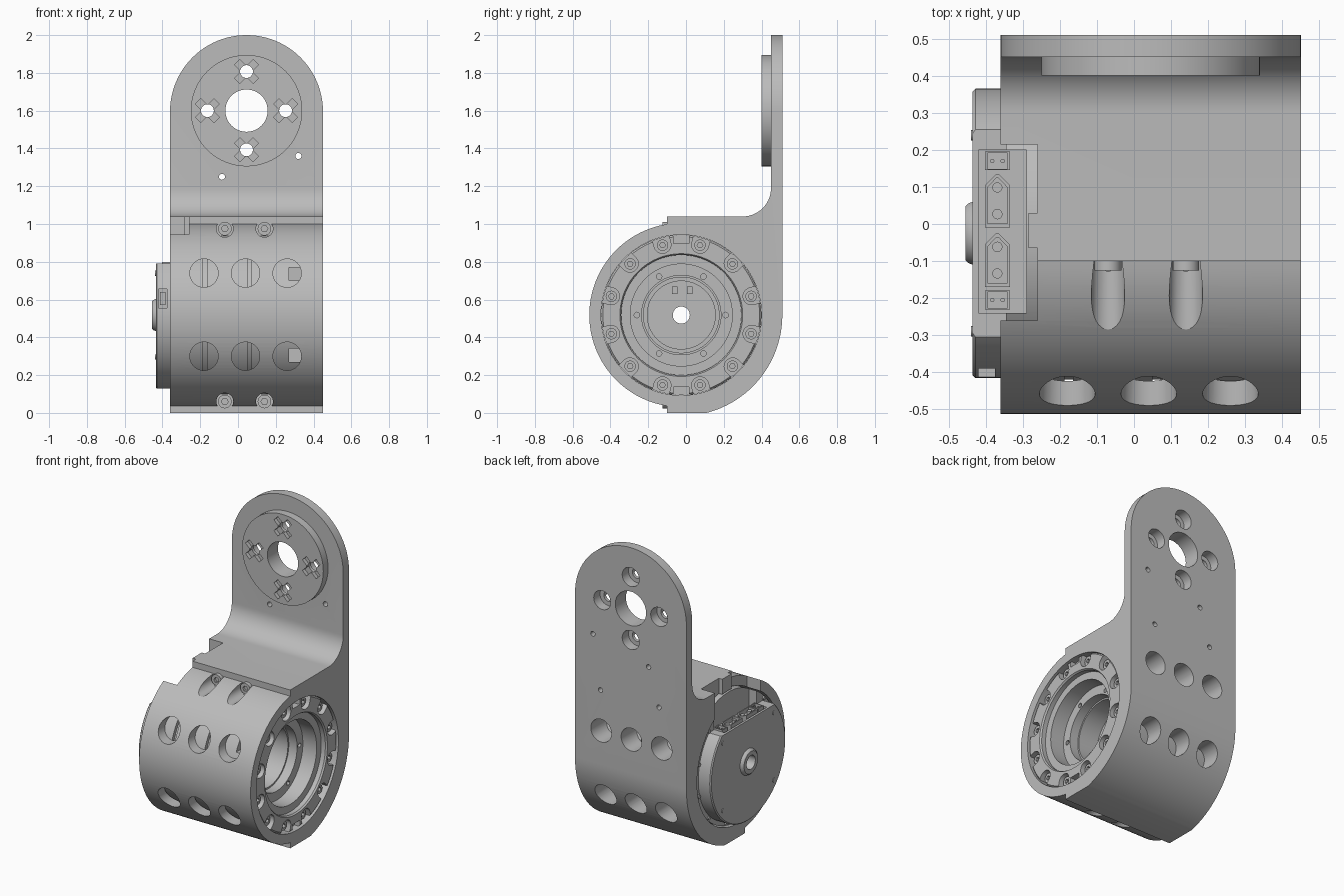
import bpy, bmesh
from math import sin, cos, pi, radians, sqrt
from mathutils import Matrix

default = bpy.data.objects.get("Cube")
if default:
    bpy.data.objects.remove(default)

grey = bpy.data.materials.new("machined_grey")
grey.use_nodes = True
grey.diffuse_color = (0.5, 0.5, 0.5, 1)
grey.node_tree.nodes["Principled BSDF"].inputs["Base Color"].default_value = (0.5, 0.5, 0.5, 1)

CY, CZ = -0.025, 0.518        # motor axis
PX, PZ = 0.045, 1.595         # plate hub centre
LEFT, RIGHT, BACK = -0.36, 0.45, 0.51
parts = []


def add(name, bm):
    bmesh.ops.recalc_face_normals(bm, faces=bm.faces)
    me = bpy.data.meshes.new(name)
    bm.to_mesh(me)
    bm.free()
    ob = bpy.data.objects.new(name, me)
    bpy.context.collection.objects.link(ob)
    parts.append(ob)
    return ob


def arc(u, v, r, a0, a1, n):
    return [(u + r * cos(radians(a0 + (a1 - a0) * i / n)),
             v + r * sin(radians(a0 + (a1 - a0) * i / n))) for i in range(n + 1)]


def prism(name, pts, axis, lo, hi):
    """Extrude a 2D outline along an axis."""
    place = {"x": lambda u, v, t: (t, u, v),
             "y": lambda u, v, t: (u, t, v),
             "z": lambda u, v, t: (u, v, t)}[axis]
    bm = bmesh.new()
    a = [bm.verts.new(place(u, v, lo)) for u, v in pts]
    b = [bm.verts.new(place(u, v, hi)) for u, v in pts]
    bm.faces.new(a)
    bm.faces.new(b)
    for i in range(len(a)):
        j = (i + 1) % len(a)
        bm.faces.new((a[i], a[j], b[j], b[i]))
    return add(name, bm)


def rod(name, u, v, r, axis, lo, hi, n=32):
    return prism(name, arc(u, v, r, 0, 360, n)[:-1], axis, lo, hi)


def box(name, x0, x1, y0, y1, z0, z1):
    return prism(name, [(x0, y0), (x1, y0), (x1, y1), (x0, y1)], "z", z0, z1)


def lathe(name, profile, n=96):
    """Spin a closed (x, radius) profile about the motor axis."""
    bm = bmesh.new()
    rings = []
    for i in range(n):
        c, s = cos(2 * pi * i / n), sin(2 * pi * i / n)
        rings.append([bm.verts.new((x, CY + r * c, CZ + r * s)) for x, r in profile])
    for i in range(n):
        p, q = rings[i], rings[(i + 1) % n]
        for k in range(len(profile)):
            m = (k + 1) % len(profile)
            bm.faces.new((p[k], p[m], q[m], q[k]))
    return add(name, bm)


def boolean(ob, tool, op="DIFFERENCE"):
    tool.hide_render = True
    mod = ob.modifiers.new("cut", "BOOLEAN")
    mod.operation, mod.solver, mod.object = op, "EXACT", tool
    dg = bpy.context.evaluated_depsgraph_get()
    me = bpy.data.meshes.new_from_object(ob.evaluated_get(dg))
    ob.modifiers.clear()
    ob.data = me
    parts.remove(tool)
    bpy.data.objects.remove(tool)


def spin(ob, angle):
    """Turn a part about the motor axis."""
    centre = Matrix.Translation((0, CY, CZ))
    ob.data.transform(centre @ Matrix.Rotation(angle, 4, "X") @ centre.inverted())
    return ob


def screw(name, u, v, r, axis, lo, hi, face):
    head = rod(name, u, v, r, axis, lo, hi, 20)
    end = hi if face > 0 else lo
    boolean(head, rod("socket", u, v, r * 0.5, axis, end - 0.015, end + 0.015, 6))


# Bracket: side outline, trimmed to a rounded plate
STEP, R1, R2 = -0.1, 0.487, 0.535
a = 90 + 57.3 * (CY - STEP) / R1
outline = arc(CY, CZ, R1, a, 360 - a, 64) + [(STEP, 0), (CY + sqrt(R2**2 - CZ**2), 0)]
outline += arc(CY, CZ, R2, -74, 0, 28)
outline += [(BACK, 2.1), (0.45, 2.1)] + arc(0.3, 1.19, 0.15, 0, -90, 14) + [(STEP, 1.04)]
bracket = prism("bracket", outline, "x", LEFT - 0.05, RIGHT + 0.05)
plate = [(LEFT, -0.1), (RIGHT, -0.1)] + arc(PX, PZ, 0.405, 0, 180, 48)
boolean(bracket, prism("trim", plate, "y", -1, 1), "INTERSECT")
boolean(bracket, rod("hub", PX, PZ + 0.005, 0.295, "y", 0.4, 0.48, 64), "UNION")
boolean(bracket, rod("bore", CY, CZ, 0.425, "x", -1, 1, 96))
boolean(bracket, rod("hub_hole", PX, PZ + 0.005, 0.112, "y", 0.3, 0.6, 48))

# Hub screw holes with cross pockets in front and counterbores behind
for k in range(4):
    u, v = PX + 0.207 * cos(k * pi / 2), PZ + 0.005 + 0.207 * sin(k * pi / 2)
    boolean(bracket, rod("hole", u, v, 0.034, "y", 0.3, 0.6))
    boolean(bracket, rod("counterbore", u, v, 0.062, "y", 0.445, 0.6))
    for t in (45, 135):
        c, s = cos(radians(t)), sin(radians(t))
        bar = [(u + c * p - s * q, v + s * p + c * q)
               for p, q in ((-0.07, -0.02), (0.07, -0.02), (0.07, 0.02), (-0.07, 0.02))]
        boolean(bracket, prism("pocket", bar, "y", 0.37, 0.425))
for u, v in ((0.32, 1.36), (-0.085, 1.25), (0.265, 1.005), (-0.16, 1.005)):
    boolean(bracket, rod("pin_hole", u, v, 0.016, "y", 0.38, 0.6, 16))

# Large cooling holes through both walls
for u in (-0.18, 0.04, 0.26):
    for v in (0.74, 0.3):
        boolean(bracket, rod("cooling_hole", u, v, 0.075, "y", -1, 1, 40))

# Clamp screw grooves at top and bottom of the front
for u in (-0.07, 0.14):
    for v in (0.975, 0.06):
        boolean(bracket, rod("groove", u, v, 0.045, "y", -0.6, STEP))
        screw("clamp_screw", u, v, 0.036, "y", STEP - 0.025, STEP + 0.01, -1)

# Connector notch in the bracket edge
boolean(bracket, box("notch", -0.5, -0.285, -0.26, 0.215, 0.8, 1.2))
for y0, y1 in ((-0.26, -0.065), (0.03, 0.215)):
    boolean(bracket, box("notch_end", -0.3, -0.26, y0, y1, 0.8, 1.2))

# Motor housing with stepped hollow output side
motor = lathe("motor_housing", [
    (-0.345, 0.045), (-0.345, 0.418), (-0.187, 0.418), (-0.187, 0.395), (-0.165, 0.395),
    (-0.165, 0.418), (0.05, 0.418), (0.05, 0.395), (0.072, 0.395), (0.072, 0.418),
    (0.43, 0.424), (0.44, 0.415), (0.44, 0.325), (0.43, 0.318), (0.4, 0.318), (0.4, 0.27),
    (0.3, 0.27), (0.3, 0.21), (0.24, 0.21), (0.24, 0.2), (0.1, 0.2), (0.1, 0.18),
    (-0.1, 0.18), (-0.1, 0.045)])
boolean(motor, box("connector_bay", -0.5, -0.29, -0.24, 0.2, 0.75, 1.2))
for v in (0.7, 0.27):
    boolean(motor, box("window", 0.27, 0.34, -0.6, -0.33, v, v + 0.07))

# Flange pockets and screws on both ends
for k in range(12):
    t = pi / 12 + k * pi / 6
    u, v = CY + 0.383 * cos(t), CZ + 0.383 * sin(t)
    pocket = arc(CY + 0.385, CZ, 0.045, 90, 270, 12)
    pocket += [(CY + 0.46, CZ - 0.045), (CY + 0.46, CZ + 0.045)]
    boolean(motor, spin(prism("pocket", pocket, "x", 0.385, 0.5), t))
    screw("flange_screw", u, v, 0.03, "x", 0.37, 0.42, 1)
    if k not in (2, 3):
        rod("rear_screw", CY + 0.404 * cos(t), CZ + 0.404 * sin(t), 0.012, "x", -0.355, -0.33, 12)
for t in (90, 270):
    boolean(motor, spin(box("slot", 0.4, 0.5, CY + 0.38, CY + 0.46, CZ - 0.04, CZ + 0.04), radians(t)))
for k in range(6):
    t = k * pi / 3
    boolean(motor, rod("thread", CY + 0.235 * cos(t), CZ + 0.235 * sin(t), 0.015, "x", 0.26, 0.35, 12))
for y in (-0.075, 0.005):
    box("inner_tab", -0.1, 0.06, y, y + 0.03, 0.63, 0.67)

# Rear cover with flat top and centre boss
cover = lathe("rear_cover", [(-0.345, 0.045), (-0.345, 0.39), (-0.428, 0.39), (-0.435, 0.383),
                             (-0.435, 0.085), (-0.448, 0.08), (-0.455, 0.072), (-0.455, 0.045)])
boolean(cover, box("flat", -0.6, 0, -1, 1, 0.79, 1.2))
boolean(cover, box("bay", -0.42, 0, -0.24, 0.2, 0.74, 1.2))
boolean(cover, box("side_port", -0.42, -0.375, -0.6, -0.36, 0.555, 0.655))
box("side_connector", -0.412, -0.383, -0.385, -0.355, 0.57, 0.64)
for t in (40, 140, 220, 320):
    rod("cover_screw", CY + 0.345 * cos(radians(t)), CZ + 0.345 * sin(radians(t)),
        0.014, "x", -0.439, -0.43, 12)

# Power and signal connectors in the top bay
box("connector_board", -0.42, -0.29, -0.24, 0.2, 0.735, 0.755)
for y0, y1, edge, pin in ((-0.01, 0.135, 0.03, 0.014), (-0.17, -0.025, 0.03, 0.014),
                          (0.145, 0.195, 0, 0.006), (-0.23, -0.18, 0, 0.006)):
    x0, x1 = -0.402, -0.335
    rim = [(x0, y0), (x1, y0), (x1, y1), (x0, y1)]
    if edge:
        rim = [(x0, y0), (x1, y0), (x1, y1 - edge), (x1 - edge, y1), (x0 + edge, y1), (x0, y1 - edge)]
    mx, my = (x0 + x1) / 2, (y0 + y1) / 2
    shell = prism("connector", rim, "z", 0.75, 0.8)
    boolean(shell, prism("cavity", [(mx + (u - mx) * 0.8, my + (v - my) * 0.85) for u, v in rim],
                         "z", 0.77, 0.9))
    for s in (-1, 1):
        u, v = (mx, my + s * 0.036) if edge else (mx + s * 0.014, my)
        rod("connector_pin", u, v, pin, "z", 0.76, 0.795, 12)

# Colour and shading
bpy.ops.object.select_all(action="DESELECT")
for ob in parts:
    ob.data.materials.clear()
    ob.data.materials.append(grey)
    for f in ob.data.polygons:
        f.material_index = 0
    ob.select_set(True)
bpy.context.view_layer.objects.active = bracket
bpy.ops.object.shade_smooth_by_angle(angle=radians(30))
